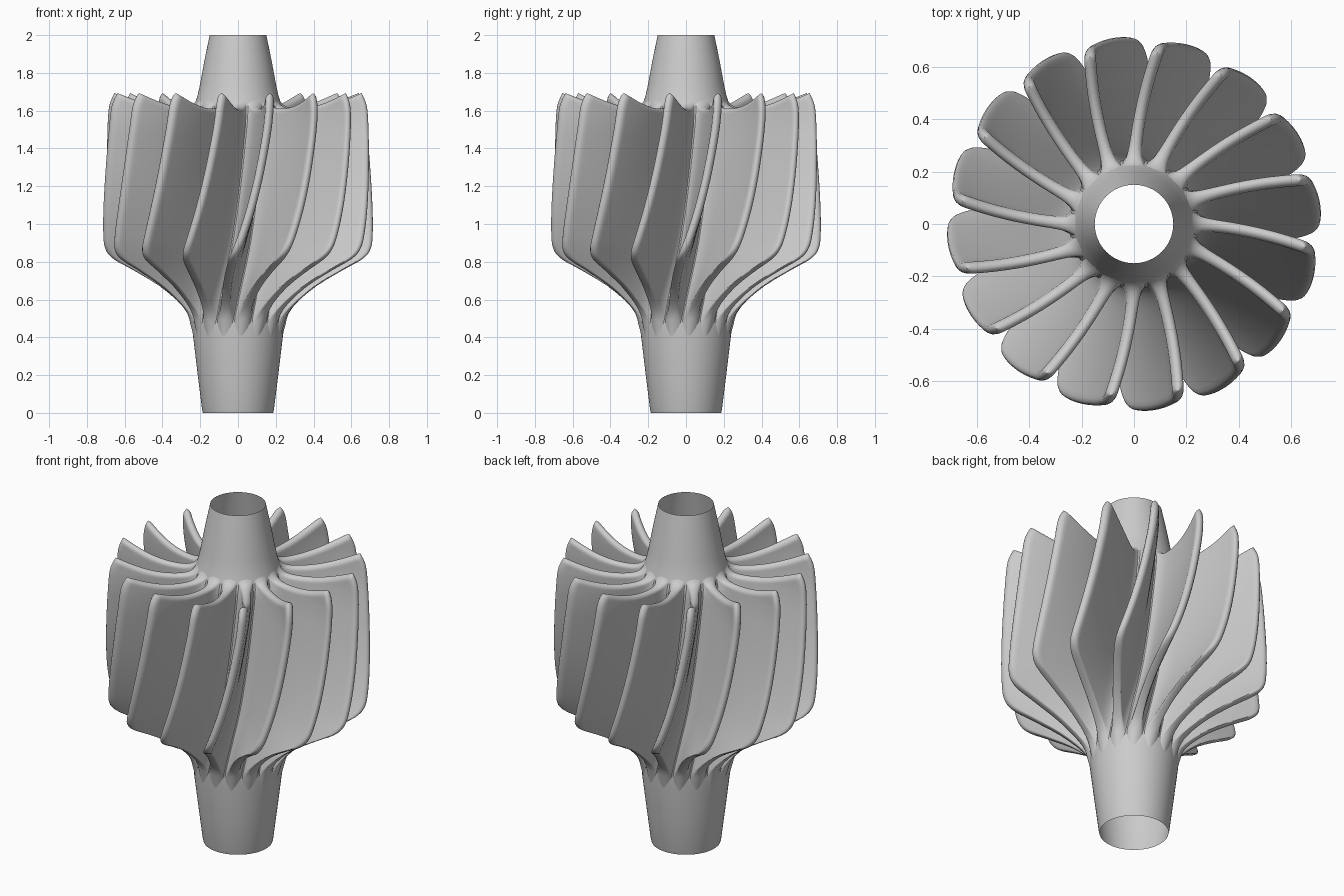
import bpy, bmesh, math
from mathutils import Vector

cube = bpy.data.objects.get("Cube")
if cube:
    bpy.data.objects.remove(cube, do_unlink=True)

BLADES = 16
HALF = 0.023          # half thickness of a blade
LIFT = 0.07           # rise of the blade top where it meets the hub
START = math.radians(-7.8)

metal = bpy.data.materials.new("plain grey")
metal.use_nodes = True
grey = (0.6, 0.6, 0.6, 1)
metal.diffuse_color = grey
metal.node_tree.nodes["Principled BSDF"].inputs["Base Color"].default_value = grey


def spline(points, t):
    """Smooth value through evenly spaced tuples, t from 0 to 1."""
    n = len(points) - 1
    i = min(int(t * n), n - 1)
    f = t * n - i
    p = [Vector(points[max(0, min(n, i + k))]) for k in (-1, 0, 1, 2)]
    a = (p[2] - p[0]) / 2
    b = (p[3] - p[1]) / 2
    return (p[1] * (2*f**3 - 3*f*f + 1) + a * (f**3 - 2*f*f + f)
            + p[2] * (3*f*f - 2*f**3) + b * (f**3 - f*f))


def ramp(pairs, x):
    """Piecewise linear lookup."""
    if x <= pairs[0][0]:
        return pairs[0][1]
    for (x0, y0), (x1, y1) in zip(pairs, pairs[1:]):
        if x <= x1:
            return y0 + (y1 - y0) * (x - x0) / (x1 - x0)
    return pairs[-1][1]


def make_object(name, bm):
    bmesh.ops.recalc_face_normals(bm, faces=bm.faces)
    mesh = bpy.data.meshes.new(name)
    bm.to_mesh(mesh)
    bm.free()
    obj = bpy.data.objects.new(name, mesh)
    bpy.context.collection.objects.link(obj)
    mesh.materials.append(metal)
    bpy.ops.object.select_all(action='DESELECT')
    obj.select_set(True)
    bpy.context.view_layer.objects.active = obj
    bpy.ops.object.shade_smooth_by_angle(angle=math.radians(50))
    return obj


# Hollow hub, open at both ends: (height, radius)
HUB = [(0, 0.186), (0.015, 0.19), (0.2, 0.213), (0.4, 0.237), (0.5, 0.242),
       (0.8, 0.243), (1.2, 0.245), (1.54, 0.247), (1.59, 0.242),
       (1.63, 0.23), (1.68, 0.214), (1.74, 0.201), (1.88, 0.175), (2, 0.15)]
bm = bmesh.new()
ring = [bm.verts.new((r, 0, z)) for z, r in HUB]
edges = [bm.edges.new(pair) for pair in zip(ring, ring[1:])]
bmesh.ops.spin(bm, geom=ring + edges, cent=(0, 0, 0), axis=(0, 0, 1),
               angle=math.tau, steps=64, use_merge=True)
bmesh.ops.remove_doubles(bm, verts=bm.verts, dist=0.0001)
make_object("hub", bm)

# Blade rows from bottom to top: (hub height, tip radius, tip height)
ROWS = [(0.38, 0.232, 0.38), (0.44, 0.25, 0.46), (0.5, 0.285, 0.55),
        (0.57, 0.41, 0.665), (0.66, 0.555, 0.755), (0.73, 0.66, 0.815),
        (0.8, 0.703, 0.87), (0.92, 0.714, 0.96), (1.1, 0.715, 1.12),
        (1.28, 0.71, 1.3), (1.44, 0.702, 1.48), (1.56, 0.69, 1.62),
        (1.615, 0.66, 1.693)]
# Sweep of the blade in degrees by height
TWIST = [(0.36, -35), (0.5, -31), (0.67, -23.5), (0.85, -15.5), (0.95, -12.2),
         (1.1, -8.3), (1.25, -5.2), (1.4, -2.7), (1.55, -0.6), (1.69, 0)]


def meridian(u, v):
    """Radius and height on the blade, u from hub to tip, v from foot to top."""
    root_z, tip_r, tip_z = spline(ROWS, v)
    lift = LIFT * v**6
    root_r = ramp(HUB, root_z + lift) - 0.006
    length = max(tip_r - root_r, 0.002)
    z = root_z + (tip_z - root_z) * u + lift * math.exp(-u * length / 0.025)
    z -= 0.035 * v**6 * math.sin(math.pi * u)
    return root_r + length * u, z, length


def dome(distance):
    """Round an edge over one half thickness."""
    f = min(1, max(0, distance / HALF))
    return math.sqrt(1 - (1 - f)**2)


def blade_point(u, v, side):
    r, z, length = meridian(u, v)
    top_z = meridian(u, 1)[1]
    fillet = 0.026 * math.exp(-u * length / 0.028) * min(1, length / 0.03)
    width = (HALF + fillet) * dome(length * (1 - u)) * dome(top_z - z)
    twist = sum(ramp(TWIST, z + k * 0.05) for k in (-1, 0, 1)) / 3
    lead = 9 * (1 - (r - 0.21) / 0.46) * max(0, min(1, (z - 0.5) / 1.1))
    angle = START + math.radians(twist + lead) + side * width / r
    return r * math.cos(angle), r * math.sin(angle), z


# One swept blade, skinned on both sides and closed at tip and top
NU, NV = 22, 56
us = [(1 - math.cos(math.pi * i / NU)) / 2 for i in range(NU + 1)]
vs = [1 - (1 - j / NV)**1.7 for j in range(NV + 1)]
bm = bmesh.new()
for side in (1, -1):
    grid = [[bm.verts.new(blade_point(u, v, side)) for u in us] for v in vs]
    for low, high in zip(grid, grid[1:]):
        for i in range(NU):
            bm.faces.new((low[i], low[i + 1], high[i + 1], high[i]))
bmesh.ops.remove_doubles(bm, verts=bm.verts, dist=0.0003)
blade = make_object("blade_1", bm)

# Repeat around the hub
for k in range(1, BLADES):
    copy = blade.copy()
    copy.name = f"blade_{k + 1}"
    copy.rotation_euler.z = math.tau * k / BLADES
    bpy.context.collection.objects.link(copy)
